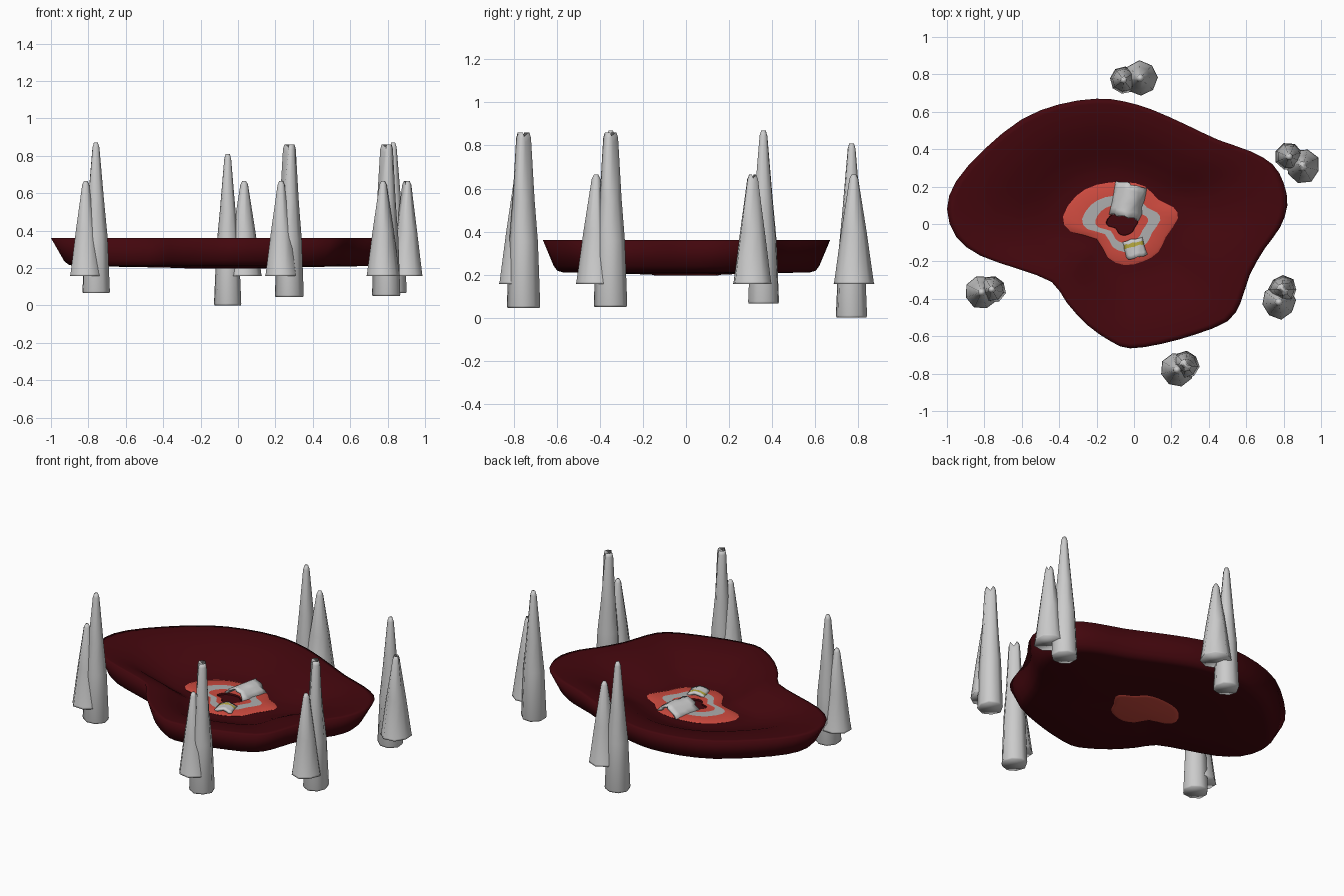
import bpy, bmesh, math, random
from mathutils import Vector, Matrix

if "Cube" in bpy.data.objects:
    bpy.data.objects.remove(bpy.data.objects["Cube"])

random.seed(4)


def material(name, rgb):
    m = bpy.data.materials.new(name)
    m.diffuse_color = (*rgb, 1)
    m.use_nodes = True
    m.node_tree.nodes["Principled BSDF"].inputs["Base Color"].default_value = m.diffuse_color
    return m


DARK = material("dark_red", (0.055, 0.002, 0.004))
RED = material("coral_red", (0.62, 0.07, 0.05))
GREY = material("pale_grey", (0.42, 0.42, 0.42))
WHITE = material("white", (0.8, 0.8, 0.8))
YELLOW = material("yellow", (0.5, 0.42, 0.05))


def finish(name, bm, mats=(), angle=40):
    bmesh.ops.recalc_face_normals(bm, faces=bm.faces)
    me = bpy.data.meshes.new(name)
    bm.to_mesh(me)
    bm.free()
    for m in mats:
        me.materials.append(m)
    ob = bpy.data.objects.new(name, me)
    bpy.context.collection.objects.link(ob)
    bpy.ops.object.select_all(action='DESELECT')
    ob.select_set(True)
    bpy.context.view_layer.objects.active = ob
    bpy.ops.object.shade_smooth_by_angle(angle=math.radians(angle))
    return ob


def smooth_loop(pts, n=2):
    """Closed Catmull-Rom loop through the points."""
    out, k = [], len(pts)
    p = [Vector(q) for q in pts]
    for i in range(k):
        a, b, c, d = p[i - 1], p[i], p[(i + 1) % k], p[(i + 2) % k]
        for j in range(n):
            t = j / n
            out.append(0.5 * (2 * b + (c - a) * t + (2 * a - 5 * b + 4 * c - d) * t * t
                              + (3 * b - a - 3 * c + d) * t ** 3))
    return out


def loft(bm, rings, mat_ids=None):
    """Skin a stack of vertex rings and cap both ends."""
    vs = [[bm.verts.new(p) for p in r] for r in rings]
    n = len(vs[0])
    for k in range(len(vs) - 1):
        for i in range(n):
            j = (i + 1) % n
            f = bm.faces.new((vs[k][i], vs[k][j], vs[k + 1][j], vs[k + 1][i]))
            f.material_index = mat_ids[k] if mat_ids else 0
    bm.faces.new(vs[0])
    f = bm.faces.new(vs[-1])
    f.material_index = mat_ids[-1] if mat_ids else 0


def scaled_rings(outline, centre, profile):
    c = Vector(centre)
    return [[(*(c + (p - c) * s), z) for p in outline] for s, z in profile]


# Shallow irregular basin with a soft rim
basin_outline = smooth_loop([
    (.82, .1), (.8, .22), (.74, .32), (.62, .39), (.45, .45), (.28, .53), (.1, .61),
    (-.05, .655), (-.2, .67), (-.4, .64), (-.6, .56), (-.8, .4), (-.95, .23), (-1, .08),
    (-.95, -.07), (-.82, -.17), (-.62, -.24), (-.44, -.31), (-.36, -.42), (-.25, -.54),
    (-.12, -.63), (-.02, -.665), (.15, -.64), (.33, -.59), (.5, -.52), (.57, -.42),
    (.62, -.27), (.7, -.13), (.78, -.02)])
bm = bmesh.new()
loft(bm, scaled_rings(basin_outline, (-.08, 0), [
    (.25, .2), (.5, .205), (.86, .21), (.9, .218), (.925, .24), (1, .36), (.96, .36),
    (.85, .352), (.72, .33), (.58, .285), (.48, .258), (.4, .243), (.25, .24)]))
finish("basin", bm, [DARK], angle=180)

# Ringed patch in the basin floor, with a dark central hole
patch_outline = smooth_loop([
    (.235, .03), (.21, .09), (.13, .13), (.06, .2), (-.05, .225), (-.2, .21), (-.31, .15),
    (-.38, .04), (-.34, -.04), (-.2, -.08), (-.14, -.18), (-.05, -.22), (.05, -.2),
    (.13, -.15), (.17, -.07)])
bm = bmesh.new()
loft(bm, scaled_rings(patch_outline, (-.06, 0), [
    (.66, .196), (.74, .2), (1, .245), (.95, .25), (.68, .252), (.46, .252), (.28, .25),
    (.24, .215)]), [0, 0, 0, 0, 1, 0, 2, 2])
finish("ringed_patch", bm, [RED, GREY, DARK])


# Curved slabs lying on the patch
def arched_slab(name, centre, length, width, rise, angle, mats, stripes, rough):
    bm = bmesh.new()
    n, m = 8, len(stripes)
    grid = []
    for i in range(n + 1):
        u = i / n - .5
        row = []
        for j in range(m + 1):
            v = j / m - .5
            jit = random.uniform(-rough, rough)
            row.append(bm.verts.new((u * width + jit, v * length + jit,
                                     rise * math.cos(u * math.pi) + jit * .6)))
        grid.append(row)
    for i in range(n):
        for j in range(m):
            f = bm.faces.new((grid[i][j], grid[i + 1][j], grid[i + 1][j + 1], grid[i][j + 1]))
            f.material_index = stripes[j]
    bmesh.ops.transform(bm, verts=bm.verts, matrix=Matrix.Translation(centre)
                        @ Matrix.Rotation(math.radians(angle), 4, 'Z'))
    ob = finish(name, bm, mats)
    mod = ob.modifiers.new("thickness", 'SOLIDIFY')
    mod.thickness = .015


arched_slab("large_curved_slab", (-.03, .125, .25), .18, .17, .055, -12,
            [WHITE], [0] * 5, .008)
arched_slab("striped_slab", (.005, -.13, .256), .1, .11, .018, 14,
            [WHITE, YELLOW], [0, 0, 0, 1, 0], .003)


# Paired stone spikes around the basin
def spike(name, x, y, z0, z1, profile, flat=0):
    """flat > 0 gives the tip a wide, notched end."""
    bm = bmesh.new()
    sides, rings = 8, []
    turn = random.uniform(0, math.pi / 4)
    wob = [random.uniform(.95, 1.04) for _ in range(sides)]
    for r, t in profile:
        ring = []
        for i in range(sides):
            a = turn + math.tau * i / sides
            rr = r * wob[i] + flat * t * t * (1 if i % 4 else -.3)
            notch = -.02 * (i % 4 == 0) if flat and t > .9 else 0
            ring.append((x + rr * math.cos(a), y + rr * math.sin(a),
                         z0 + (z1 - z0) * t + notch))
        rings.append(ring)
    loft(bm, rings)
    finish(name, bm, angle=180)


TALL = [(.073, 0), (.076, .012), (.063, .38), (.044, .62), (.019, .97), (.011, 1)]
SHORT = [(.092, 0), (.089, .02), (.058, .47), (.02, .96), (.01, 1)]

# tall x, y, bottom, top, tip flare; short x, y, tip flare
pairs = {
    "left": (-.76, -.35, .065, .87, 0, -.815, -.365, 0),
    "back": (-.055, .77, 0, .81, 0, .033, .78, 0),
    "right_back": (.83, .36, .065, .87, 0, .903, .31, .006),
    "right_front": (.795, -.35, .05, .86, .016, .775, -.418, 0),
    "front": (.275, -.755, .045, .86, .016, .23, -.78, 0)}
for key, (tx, ty, b, t, flare, sx, sy, sf) in pairs.items():
    spike(key + "_tall_spike", tx, ty, b, t, TALL, flare)
    spike(key + "_short_spike", sx, sy, .157, .665, SHORT, sf)
